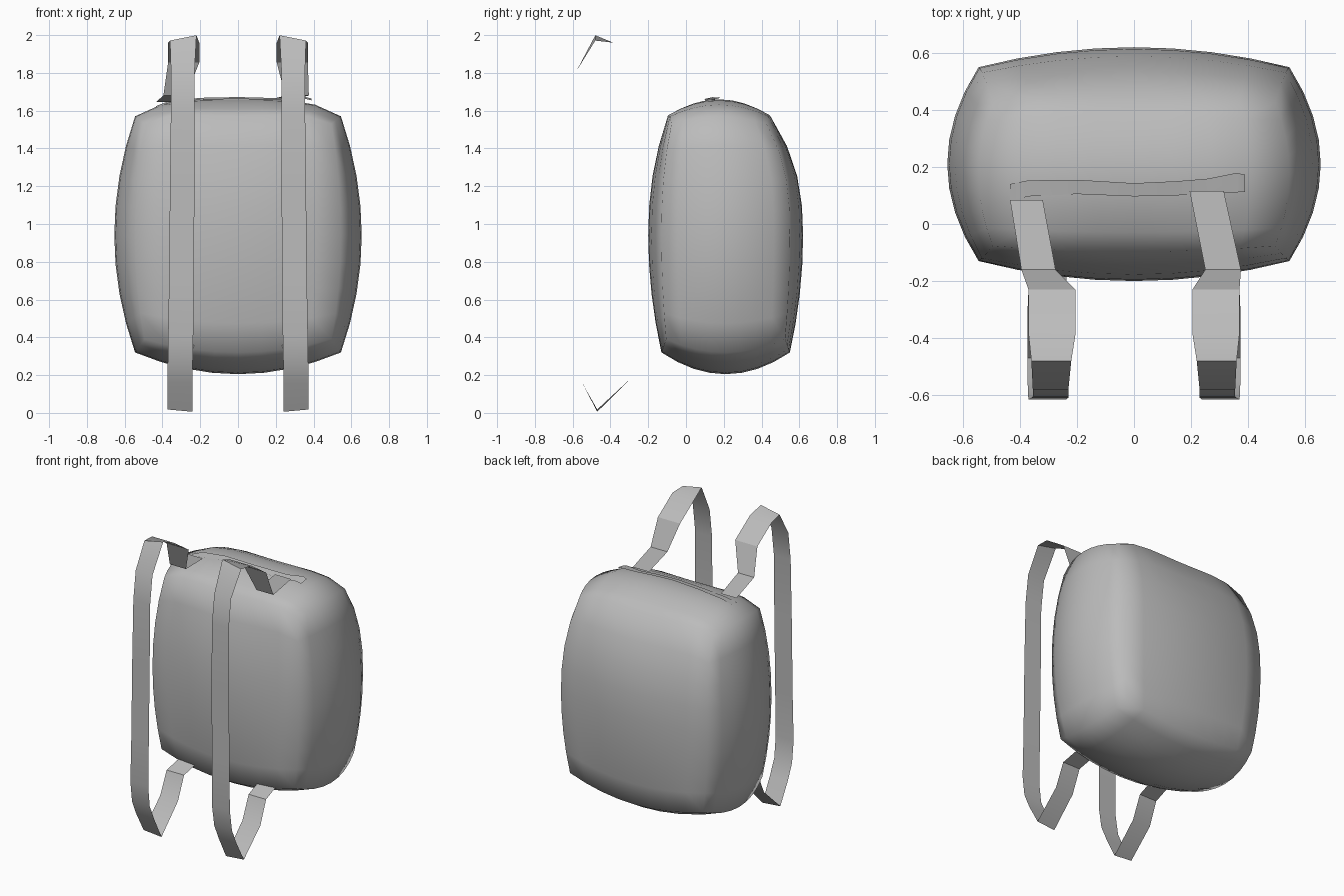
import bpy, bmesh, math
from mathutils import Vector

old = bpy.data.objects.get("Cube")
if old:
    bpy.data.objects.remove(old, do_unlink=True)

grey = bpy.data.materials.new("grey fabric")
grey.use_nodes = True
grey.diffuse_color = (0.5, 0.5, 0.5, 1)
grey.node_tree.nodes["Principled BSDF"].inputs["Base Color"].default_value = (0.5, 0.5, 0.5, 1)


def add_object(name, bm, angle):
    mesh = bpy.data.meshes.new(name)
    bm.to_mesh(mesh)
    bm.free()
    mesh.materials.append(grey)
    obj = bpy.data.objects.new(name, mesh)
    bpy.context.collection.objects.link(obj)
    bpy.ops.object.select_all(action='DESELECT')
    obj.select_set(True)
    bpy.context.view_layer.objects.active = obj
    bpy.ops.object.shade_smooth_by_angle(angle=math.radians(angle))


def ribbon(name, rows):
    """Flat cloth band of quads between pairs of edge points."""
    bm = bmesh.new()
    pairs = [(bm.verts.new(a), bm.verts.new(b)) for a, b in rows]
    for (a, b), (c, d) in zip(pairs, pairs[1:]):
        bm.faces.new((a, b, d, c))
    add_object(name, bm, 30)


# Puffy bag: a gridded cube whose faces and edges bulge, narrowing at the top
bm = bmesh.new()
bmesh.ops.create_cube(bm, size=2)
bmesh.ops.subdivide_edges(bm, edges=bm.edges[:], cuts=7, use_grid_fill=True)
for vert in bm.verts:
    u, v, w = vert.co
    uu, vv, ww = u * u, v * v, w * w
    x = u * (0.655 - 0.11 * vv - 0.11 * ww + 0.06 * vv * ww)
    y = v * (0.41 - 0.07 * uu - 0.07 * ww + 0.045 * uu * ww)
    if w > 0:
        z = w * (0.72 - 0.09 * uu * uu - 0.09 * vv + 0.05 * uu * vv)
        y = y * (1 - 0.2 * w ** 3) - 0.035 * w ** 3
    else:
        z = w * (0.735 - 0.115 * uu - 0.115 * vv + 0.045 * uu * vv)
    vert.co = Vector((x, y + 0.21, z + 0.94))
add_object("bag_body", bm, 80)

# Closing band across the mouth of the bag: x, y, z, half width
band = [(-0.435, 0.11, 1.62, 0.03), (-0.37, 0.125, 1.645, 0.028),
        (-0.2, 0.13, 1.664, 0.025), (0, 0.12, 1.668, 0.023),
        (0.15, 0.125, 1.664, 0.025), (0.26, 0.135, 1.66, 0.024),
        (0.36, 0.145, 1.668, 0.034), (0.39, 0.143, 1.66, 0.03)]
ribbon("mouth_band", [((x, y + h, z + 0.004), (x, y - h, z - 0.006)) for x, y, z, h in band])

# Shoulder straps: y, z of the loop, then outer and inner distance from the middle
loop = [(-0.23, 1.855, 0.37, 0.205), (-0.385, 1.96, 0.37, 0.205),
        (-0.48, 1.985, 0.36, 0.22), (-0.58, 1.81, 0.355, 0.23),
        (-0.605, 1.62, 0.355, 0.23), (-0.61, 1.2, 0.36, 0.23),
        (-0.612, 0.7, 0.365, 0.235), (-0.615, 0.4, 0.37, 0.237),
        (-0.595, 0.26, 0.372, 0.24), (-0.55, 0.16, 0.373, 0.24),
        (-0.47, 0.012, 0.373, 0.24), (-0.295, 0.18, 0.373, 0.24),
        (-0.23, 0.33, 0.37, 0.24), (-0.11, 0.365, 0.36, 0.23)]
# Upper ends lean to the same side: y, z, outer edge, inner edge
ends = {"right_strap": (-1, [(0.085, 1.645, -0.435, -0.32), (-0.16, 1.68, -0.395, -0.275)]),
        "left_strap": (1, [(0.115, 1.665, 0.315, 0.195), (-0.16, 1.68, 0.375, 0.25)])}
for name, (side, upper) in ends.items():
    rows = [((a, y, z), (b, y, z)) for y, z, a, b in upper]
    for y, z, outer, inner in loop:
        # the peak and the lowest fold are slightly twisted
        tilt = 0.014 if z > 1.97 else 0.006 if z < 0.1 else 0
        rows.append(((side * outer, y, z - tilt * (1 if z > 1 else -1)),
                     (side * inner, y, z + tilt * (1 if z > 1 else -1))))
    ribbon(name, rows if side > 0 else [(b, a) for a, b in rows])
